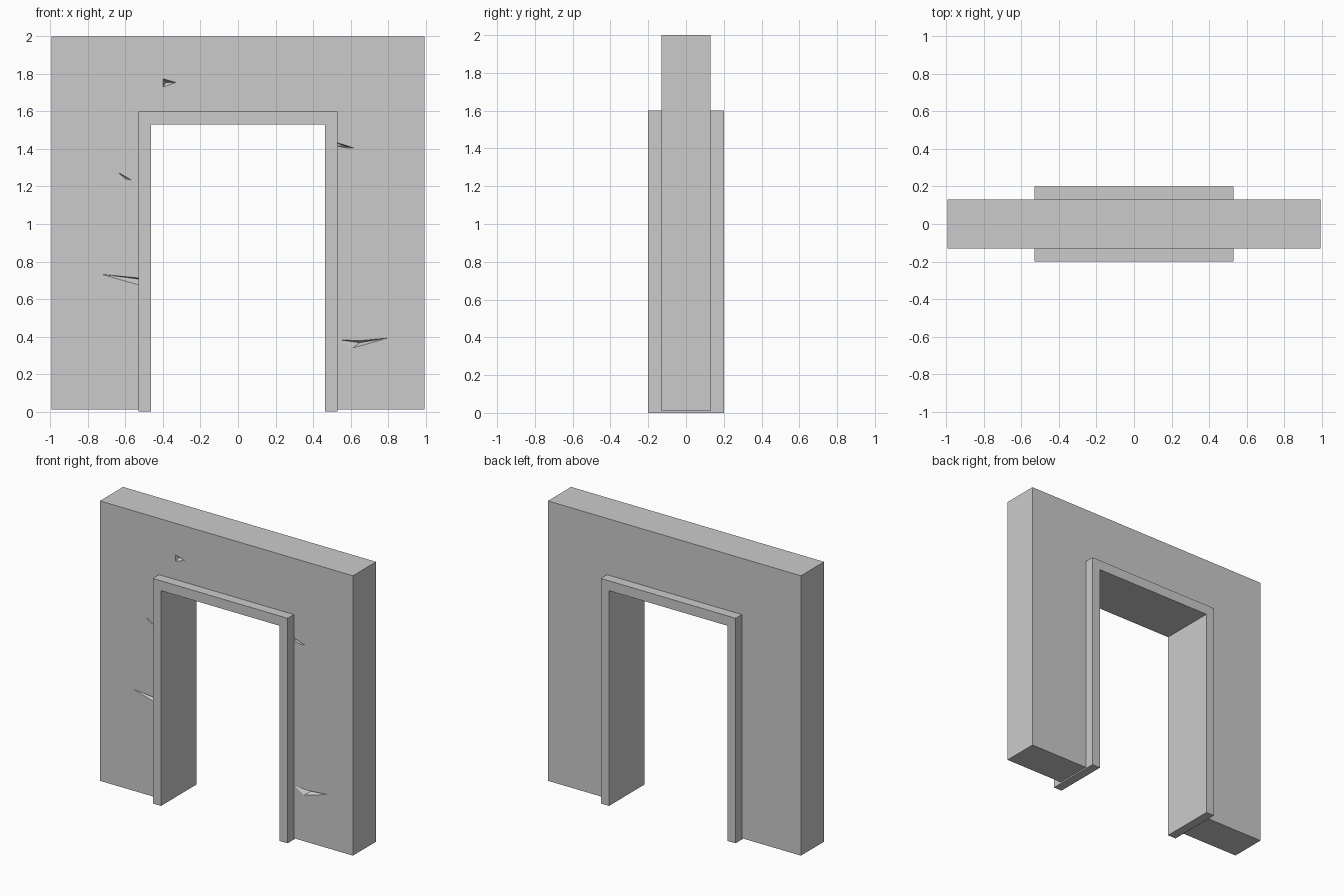
import bpy
import bmesh

cube = bpy.data.objects.get("Cube")
if cube:
    bpy.data.objects.remove(cube, do_unlink=True)

stone = bpy.data.materials.new("grey stone")
stone.use_nodes = True
colour = (0.6, 0.6, 0.6, 1)
stone.diffuse_color = colour
stone.node_tree.nodes["Principled BSDF"].inputs["Base Color"].default_value = colour


def finish(name, bm):
    """Turn a bmesh into a named object."""
    bmesh.ops.recalc_face_normals(bm, faces=bm.faces[:])
    mesh = bpy.data.meshes.new(name)
    bm.to_mesh(mesh)
    bm.free()
    mesh.materials.append(stone)
    obj = bpy.data.objects.new(name, mesh)
    bpy.context.collection.objects.link(obj)
    return obj


def arch(name, outer, top, inner, inner_top, base, depth):
    """Square arch profile, extruded front to back."""
    profile = [(-outer, base), (-outer, top), (outer, top), (outer, base),
               (inner, base), (inner, inner_top), (-inner, inner_top), (-inner, base)]
    bm = bmesh.new()
    face = bm.faces.new([bm.verts.new((x, -depth, z)) for x, z in profile])
    result = bmesh.ops.extrude_face_region(bm, geom=[face])
    moved = [v for v in result["geom"] if isinstance(v, bmesh.types.BMVert)]
    bmesh.ops.translate(bm, verts=moved, vec=(0, 2 * depth, 0))
    return finish(name, bm)


FRONT = -0.13
wall = arch("wall", 0.995, 2.0, 0.5, 1.565, 0.01, -FRONT)
arch("door_frame", 0.53, 1.6, 0.465, 1.53, 0, 0.2)


def chip_cutter(outline, deepest):
    """Prism in front of the wall that tapers to a point inside it."""
    bm = bmesh.new()
    front = [bm.verts.new((x, FRONT - 0.03, z)) for x, z in outline]
    rim = [bm.verts.new((x, FRONT, z)) for x, z in outline]
    tip = bm.verts.new((deepest[0], FRONT + 0.03, deepest[1]))
    bm.faces.new(front)
    for i in range(len(rim)):
        j = (i + 1) % len(rim)
        bm.faces.new((front[i], front[j], rim[j], rim[i]))
        bm.faces.new((rim[i], rim[j], tip))
    return finish("chip_cutter", bm)


# Chips in the front of the wall: outline, then deepest point
chips = [
    ([(-0.40, 1.775), (-0.33, 1.755), (-0.40, 1.73)], (-0.385, 1.755)),
    ([(-0.64, 1.275), (-0.57, 1.235), (-0.60, 1.24)], (-0.60, 1.25)),
    ([(-0.73, 0.732), (-0.51, 0.71), (-0.51, 0.67)], (-0.52, 0.705)),
    ([(0.51, 1.44), (0.62, 1.405), (0.58, 1.405), (0.51, 1.42)], (0.575, 1.412)),
    ([(0.54, 0.382), (0.65, 0.378), (0.80, 0.392), (0.61, 0.338)], (0.65, 0.367)),
]
cutters = [chip_cutter(*chip) for chip in chips]
for cutter in cutters:
    cutter.hide_render = True
    cut = wall.modifiers.new("chip", "BOOLEAN")
    cut.operation = "DIFFERENCE"
    cut.solver = "EXACT"
    cut.object = cutter

# Bake the cuts, then discard the cutters
bpy.context.view_layer.update()
depsgraph = bpy.context.evaluated_depsgraph_get()
carved = bpy.data.meshes.new_from_object(wall.evaluated_get(depsgraph))
wall.modifiers.clear()
wall.data = carved
for cutter in cutters:
    bpy.data.objects.remove(cutter, do_unlink=True)
